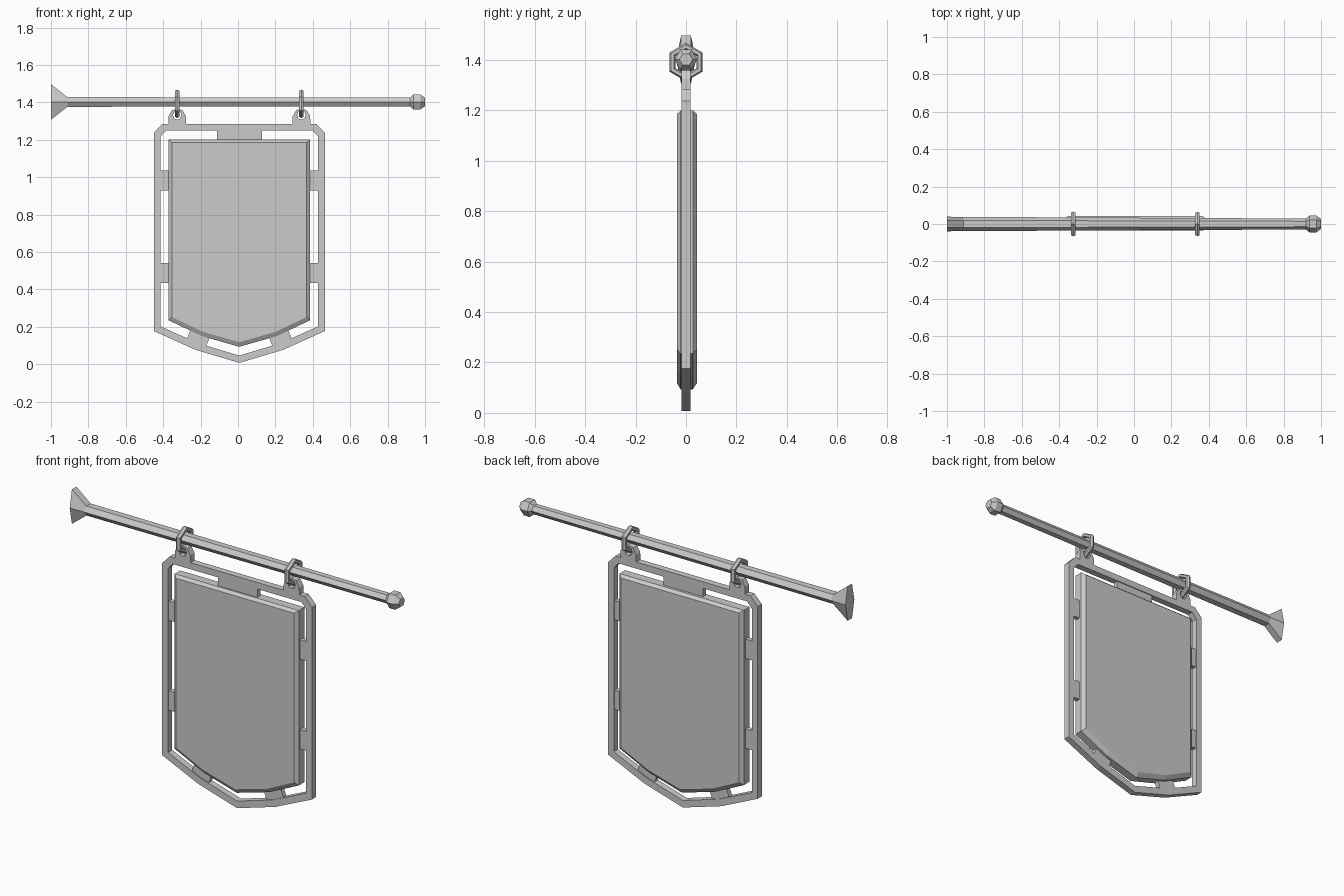
import bpy, bmesh, math

if "Cube" in bpy.data.objects:
    bpy.data.objects.remove(bpy.data.objects["Cube"])

CX = 0.007  # x centre of the hanging sign


def finish(name, bm):
    bmesh.ops.recalc_face_normals(bm, faces=bm.faces[:])
    me = bpy.data.meshes.new(name)
    bm.to_mesh(me)
    bm.free()
    ob = bpy.data.objects.new(name, me)
    bpy.context.collection.objects.link(ob)
    return ob


def loft(name, loops, closed=False):
    """Bridge loops of 3D points; cap the ends, or join last to first."""
    bm = bmesh.new()
    rows = [[bm.verts.new(p) for p in lp] for lp in loops]
    n = len(rows[0])
    pairs = list(zip(rows, rows[1:])) + ([(rows[-1], rows[0])] if closed else [])
    for a, b in pairs:
        for i in range(n):
            j = (i + 1) % n
            bm.faces.new((a[i], a[j], b[j], b[i]))
    if not closed:
        bm.faces.new(rows[0])
        bm.faces.new(rows[-1])
    return finish(name, bm)


def at_y(pts, y):
    return [(x, y, z) for x, z in pts]


def holed_plate(name, outer, inner, y):
    loops = [at_y(outer, -y), at_y(outer, y), at_y(inner, y), at_y(inner, -y)]
    return loft(name, loops, closed=True)


def mirrored(right):
    """Complete a right half outline; points on the axis are kept once."""
    left = [(-x, z) for x, z in reversed(right) if x > 0]
    return [(CX + x, z) for x, z in right + left]


# Pole with flared end and ball finial: (x, y radius, z radius) hexagon stations
def hexes(stations):
    c, s = 0.5, 1.0
    ring = [(1, 0), (c, s), (-c, s), (-1, 0), (-c, -s), (c, -s)]
    return [[(x, ry * a, 1.402 + rz * b) for a, b in ring] for x, ry, rz in stations]


loft("pole", hexes([(-1.0, .039, .095), (-.912, .038, .026), (.935, .029, .023)]))
loft("pole_finial", hexes([(.92, .028, .023), (.938, .045, .04),
                           (.975, .045, .04), (1.0, .026, .022)]))

# Open frame
holed_plate("frame",
            mirrored([(0, .007), (.235, .077), (.457, .177), (.457, 1.237), (.412, 1.285)]),
            mirrored([(0, .046), (.22, .112), (.421, .202), (.421, 1.217), (.392, 1.249)]),
            .018)

# Sign panel with chamfered rim on both faces
rim = mirrored([(0, .093), (.2, .15), (.379, .235), (.379, 1.2)])
face = mirrored([(0, .118), (.195, .173), (.36, .252), (.36, 1.186)])
loft("sign_panel", [at_y(face, -.036), at_y(rim, -.021), at_y(rim, .027), at_y(face, .043)])


# Connecting tabs between panel and frame
def tab(name, x, z, w, h, angle=0):
    bpy.ops.mesh.primitive_cube_add(size=1, location=(x, 0, z), rotation=(0, angle, 0))
    ob = bpy.context.object
    ob.name = name
    ob.scale = (w, .026, h)


tab("top_tab", CX, 1.225, .24, .06)
for side, label in ((-1, "left"), (1, "right")):
    for z, level in ((.487, "lower"), (.982, "upper")):
        tab(f"{label}_{level}_tab", CX + side * .4, z, .052, .107)
    tab(f"{label}_bottom_tab", CX + side * .22, .138, .11, .07, -side * math.radians(21))

    # Eyelet on the frame and the ring holding it to the pole
    x = CX + side * .332
    outline = [(-.048, 1.28), (-.047, 1.325), (-.028, 1.358), (0, 1.367),
               (.028, 1.358), (.047, 1.325), (.048, 1.28), (0, 1.28)]
    angles = [225, 180, 135, 90, 45, 0, -45, -90]
    hole = [(x + .023 * math.cos(math.radians(a)), 1.332 + .025 * math.sin(math.radians(a)))
            for a in angles]
    holed_plate(f"{label}_eyelet", [(x + px, z) for px, z in outline], hole, .018)
    bpy.ops.mesh.primitive_torus_add(major_segments=6, minor_segments=6, major_radius=.062,
                                     minor_radius=.014, location=(x, 0, 1.392),
                                     rotation=(0, math.pi / 2, 0))
    bpy.context.object.name = f"{label}_ring"
